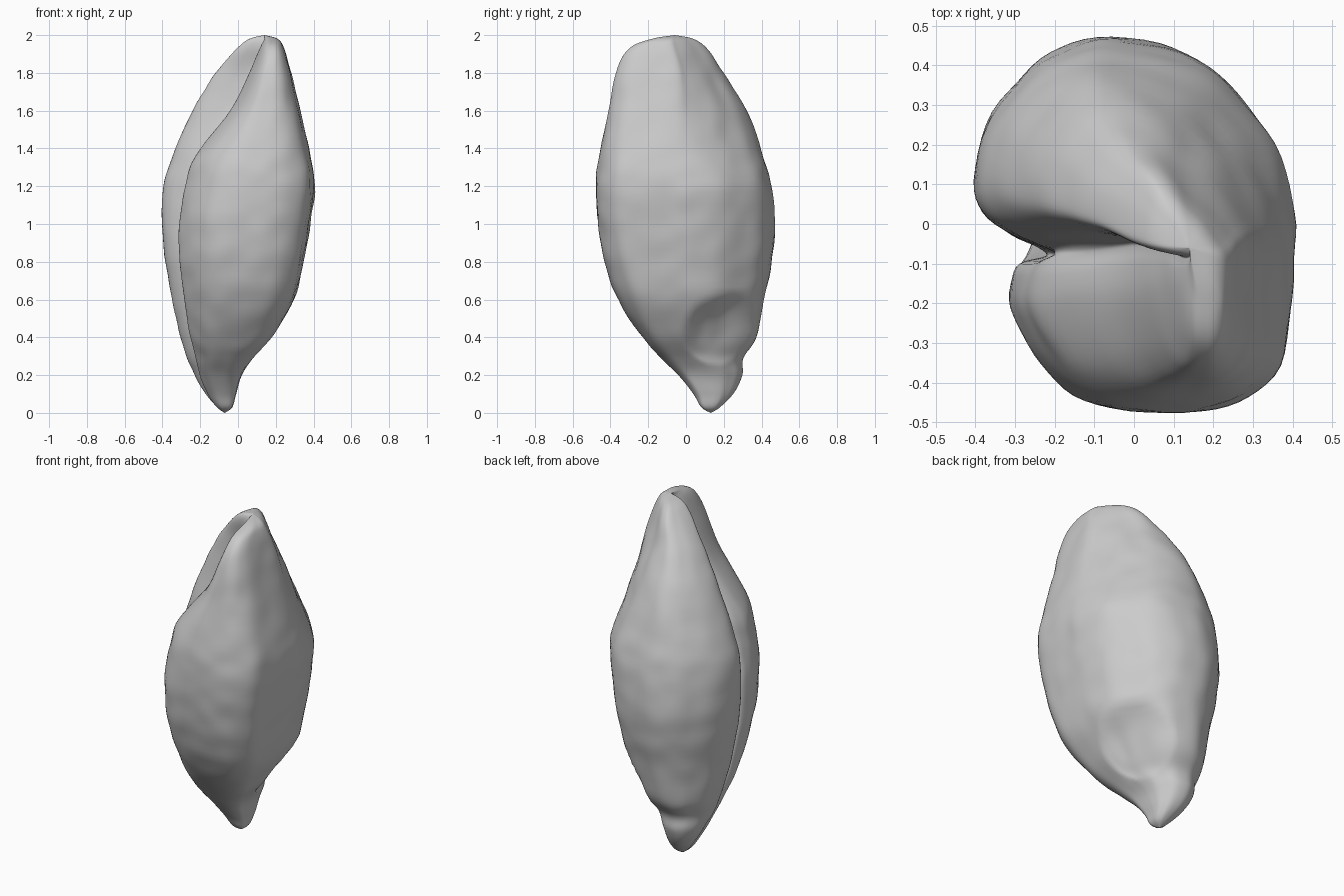
import bpy
import bmesh
from mathutils import Vector, noise

cube = bpy.data.objects.get("Cube")
if cube:
    bpy.data.objects.remove(cube, do_unlink=True)

# Front lobe outline: across the lobe, then depth from groove to front
FRONT = [(.035, -.05), (.005, -.16), (0, -.34), (.06, -.58), (.16, -.81), (.3, -.96),
         (.5, -1), (.67, -.99), (.83, -.9), (.95, -.7), (.985, -.35), (1, 0)]
# Back lobe outline: across the whole seed, then depth from groove to back
BACK = [(1, .2), (.96, .47), (.86, .69), (.75, .87), (.6, .97), (.4, 1), (.25, .93),
        (.14, .8), (.04, .6), (0, .35), (.03, .2), (.08, .1), (.17, .04)]

# Height, right edge, front lobe edge, left edge, front, groove, back
LEVELS = [
    (0, -.07, -.07, -.07, .13, .13, .13),
    (.03, -.11, -.11, -.03, .08, .13, .18),
    (.1, -.17, -.16, -.01, .04, .13, .25),
    (.2, -.23, -.2, .02, -.04, .1, .3),
    (.29, -.27, -.22, .08, -.13, .05, .305),
    (.4, -.305, -.25, .18, -.23, 0, .37),
    (.6, -.35, -.28, .295, -.36, -.05, .41),
    (.8, -.385, -.305, .345, -.43, -.08, .455),
    (1, -.405, -.31, .38, -.465, -.08, .47),
    (1.2, -.395, -.275, .405, -.475, -.08, .45),
    (1.36, -.345, -.225, .385, -.46, -.07, .41),
    (1.6, -.24, -.04, .33, -.41, -.05, .32),
    (1.8, -.12, .06, .28, -.37, -.05, .2),
    (1.93, -.005, .115, .245, -.3, -.08, .11),
    (1.98, .06, .14, .21, -.18, -.08, .04),
    (2, .14, .14, .14, -.06, -.06, -.06),
]


def spline(a, b, c, d, t):
    """Smooth curve between b and c."""
    return [q + .5 * t * (r - p + t * (2 * p - 5 * q + 4 * r - s + t * (3 * (q - r) + s - p)))
            for p, q, r, s in zip(a, b, c, d)]


def section(level):
    """Two-lobed cross-section with a groove on one side."""
    z, xmin, lobe, xmax, front, groove, back = level
    # The groove closes towards both ends; the crown leans into a diagonal ridge
    depth = .02 + .11 * max(0, min(1, (z - .2) / .3, (1.5 - z) / .35))
    lean = .5 * max(0, z - 1.2) / .8
    ring = [(lobe + depth * (xmax - lobe), groove)]
    ring += [(lobe + u * (xmax - lobe), groove - v * (front - groove)) for u, v in FRONT]
    ring += [(xmin + u * (xmax - xmin) * (1 - lean * v), groove + v * (back - groove))
             for u, v in BACK]
    # The back lobe folds in to meet the groove
    inner = max(xmin, ring[0][0])
    for k, blend in ((-1, .6), (-2, .25)):
        x, y = ring[k]
        ring[k] = (x + blend * (inner - x), y)
    n = len(ring)
    return [spline(ring[i - 1], ring[i], ring[(i + 1) % n], ring[(i + 2) % n], s / 4)
            for i in range(n) for s in range(4)]


def bumpy(x, y, z):
    """Fine wrinkles and the sunken germ above the tip."""
    p = Vector((x, y, z))
    away = Vector((x, y, 0)).normalized()
    p += away * .006 * noise.noise(p * 9)
    dent = max(0, 1 - (p - Vector((.17, .2, .43))).length / .22)
    return p - away * .07 * dent * (2 - dent)


# Loft the sections from tip to crown
bm = bmesh.new()
rings = []
last = len(LEVELS) - 1
for i in range(last):
    for s in range(6):
        if i == 0 and s == 0:
            continue
        row = spline(LEVELS[max(i - 1, 0)], LEVELS[i], LEVELS[i + 1],
                     LEVELS[min(i + 2, last)], s / 6)
        rings.append([bm.verts.new(bumpy(x, y, row[0])) for x, y in section(row)])
n = len(rings[0])
for low, high in zip(rings, rings[1:]):
    for j in range(n):
        k = (j + 1) % n
        bm.faces.new((low[j], low[k], high[k], high[j]))

# Close both ends
for ring, level in ((rings[0], LEVELS[0]), (rings[-1], LEVELS[-1])):
    z, x, y = level[0], level[1], level[4]
    pole = bm.verts.new((x, y, z))
    for j in range(n):
        bm.faces.new((ring[j], ring[(j + 1) % n], pole))
bmesh.ops.recalc_face_normals(bm, faces=bm.faces)

mesh = bpy.data.meshes.new("grain_body")
bm.to_mesh(mesh)
bm.free()
grain = bpy.data.objects.new("grain_body", mesh)
bpy.context.collection.objects.link(grain)

# Plain grey surface
colour = (.6, .6, .6, 1)
mat = bpy.data.materials.new("plain_grey")
mat.use_nodes = True
mat.diffuse_color = colour
mat.node_tree.nodes["Principled BSDF"].inputs["Base Color"].default_value = colour
mesh.materials.append(mat)
for face in mesh.polygons:
    face.use_smooth = True
